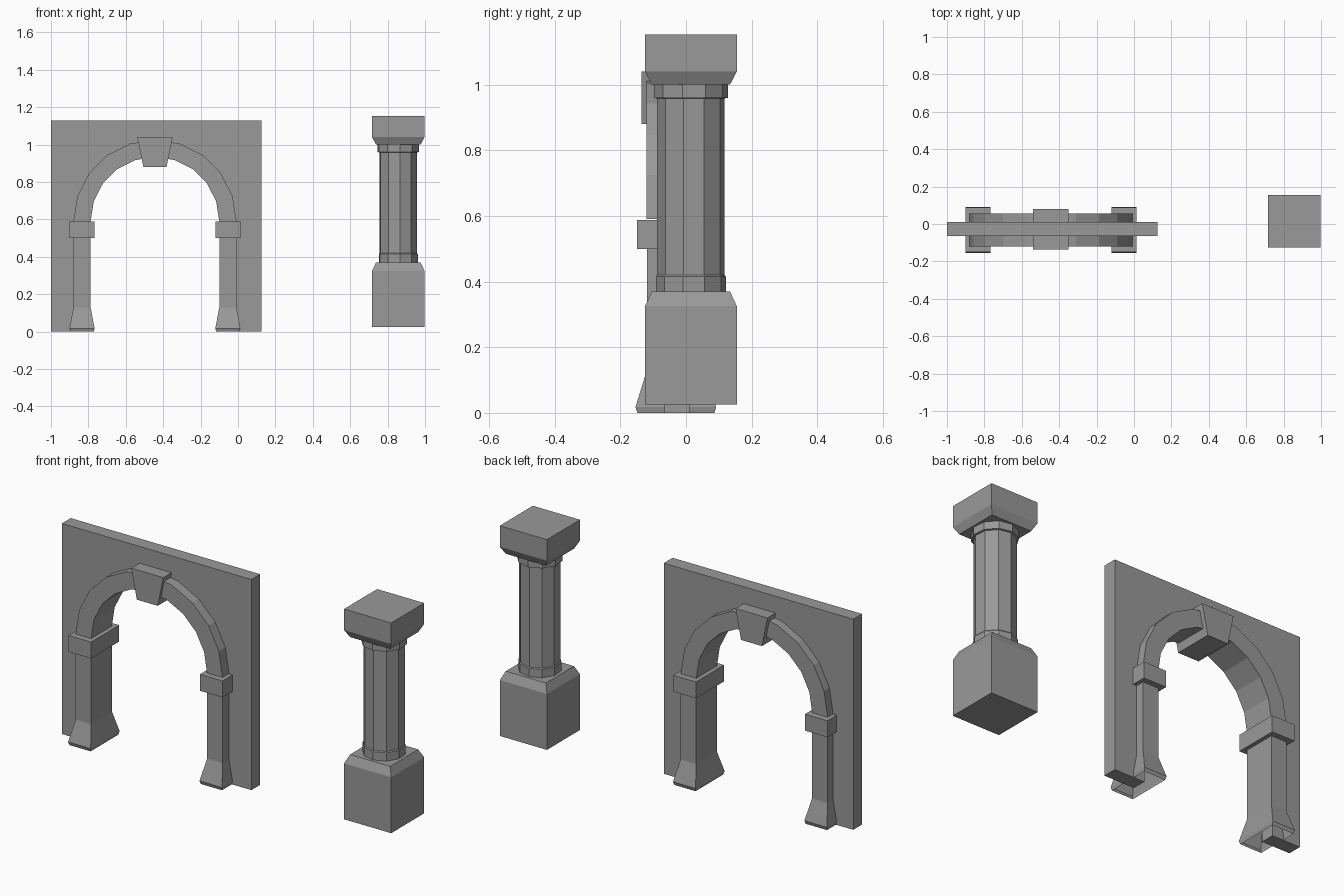
import bpy
import math

cube = bpy.data.objects.get("Cube")
if cube:
    bpy.data.objects.remove(cube, do_unlink=True)

stone = bpy.data.materials.new("grey stone")
stone.use_nodes = True
GREY = (0.32, 0.32, 0.32, 1)
stone.diffuse_color = GREY
stone.node_tree.nodes["Principled BSDF"].inputs["Base Color"].default_value = GREY

ARCH_X, ARCH_Y, SPRING_Z = -0.444, -0.031, 0.59
COLUMN_X, COLUMN_Y = 0.857, 0.015


def loft(name, rings, cap_start=True, cap_end=True):
    """Join equal-sized rings of points into a flat shaded solid."""
    n = len(rings[0])
    verts = [p for ring in rings for p in ring]
    faces = []
    for r in range(len(rings) - 1):
        for i in range(n):
            a, b = r * n + i, r * n + (i + 1) % n
            faces.append((a, b, b + n, a + n))
    if cap_start:
        faces.append(tuple(reversed(range(n))))
    if cap_end:
        faces.append(tuple(range(len(verts) - n, len(verts))))
    mesh = bpy.data.meshes.new(name)
    mesh.from_pydata(verts, [], faces)
    mesh.materials.append(stone)
    obj = bpy.data.objects.new(name, mesh)
    bpy.context.collection.objects.link(obj)
    return obj


def rect(x, y, z, hx, hy):
    return [(x - hx, y - hy, z), (x + hx, y - hy, z),
            (x + hx, y + hy, z), (x - hx, y + hy, z)]


def polygon(x, y, z, radius, sides=10, turn=math.radians(23)):
    angles = [turn + i * math.tau / sides for i in range(sides)]
    return [(x + radius * math.cos(a), y + radius * math.sin(a), z) for a in angles]


def arc_point(radius, step):
    a = math.pi * step / 10
    return ARCH_X + radius * math.cos(a), SPRING_Z + radius * math.sin(a)


# Wall panel with an arched opening hidden inside the arch ring
gap = 0.39
outline = [(0.125, 0), (0.125, 1.13), (-1, 1.13), (-1, 0), (ARCH_X - gap, 0)]
outline += [arc_point(gap, s) for s in range(10, -1, -1)]
outline.append((ARCH_X + gap, 0))
loft("wall_panel", [[(x, y, z) for x, z in outline] for y in (-0.065, 0.01)])

# Arch ring of ten straight segments
ring = []
for s in range(11):
    ix, iz = arc_point(0.344, s)
    ox, oz = arc_point(0.436, s)
    ring.append([(ix, -0.12, iz), (ox, -0.12, oz), (ox, 0.056, oz), (ix, 0.056, iz)])
loft("arch_ring", ring)

# Keystone
loft("keystone", [rect(ARCH_X, -0.028, 0.88, 0.062, 0.107),
                  rect(ARCH_X, -0.028, 1.04, 0.095, 0.107)])

# Piers with flared feet, open underneath, and impost blocks
for side, label in ((-1, "right"), (1, "left")):
    x = ARCH_X + side * 0.39
    loft(label + "_pier", [rect(x, ARCH_Y, 0, 0.063, 0.117),
                           rect(x, ARCH_Y, 0.018, 0.067, 0.123),
                           rect(x, ARCH_Y, 0.13, 0.046, 0.088),
                           rect(x, ARCH_Y, 0.55, 0.046, 0.088)], cap_start=False)
    loft(label + "_impost", [rect(x, ARCH_Y, z, 0.067, 0.119) for z in (0.5, 0.588)])

# Free standing column: plinth, ten sided shaft with collars, capital
loft("column_plinth", [rect(COLUMN_X, COLUMN_Y, z, h, h)
                       for z, h in ((0.025, 0.14), (0.325, 0.14), (0.37, 0.119))])
loft("column_shaft", [polygon(COLUMN_X, COLUMN_Y, z, r)
                      for z, r in ((0.37, 0.107), (0.415, 0.107), (0.42, 0.103),
                                   (0.958, 0.103), (0.96, 0.113), (1.0, 0.113))])
loft("column_capital", [rect(COLUMN_X, COLUMN_Y, z, h, h)
                        for z, h in ((1.0, 0.119), (1.04, 0.14), (1.153, 0.14))])
